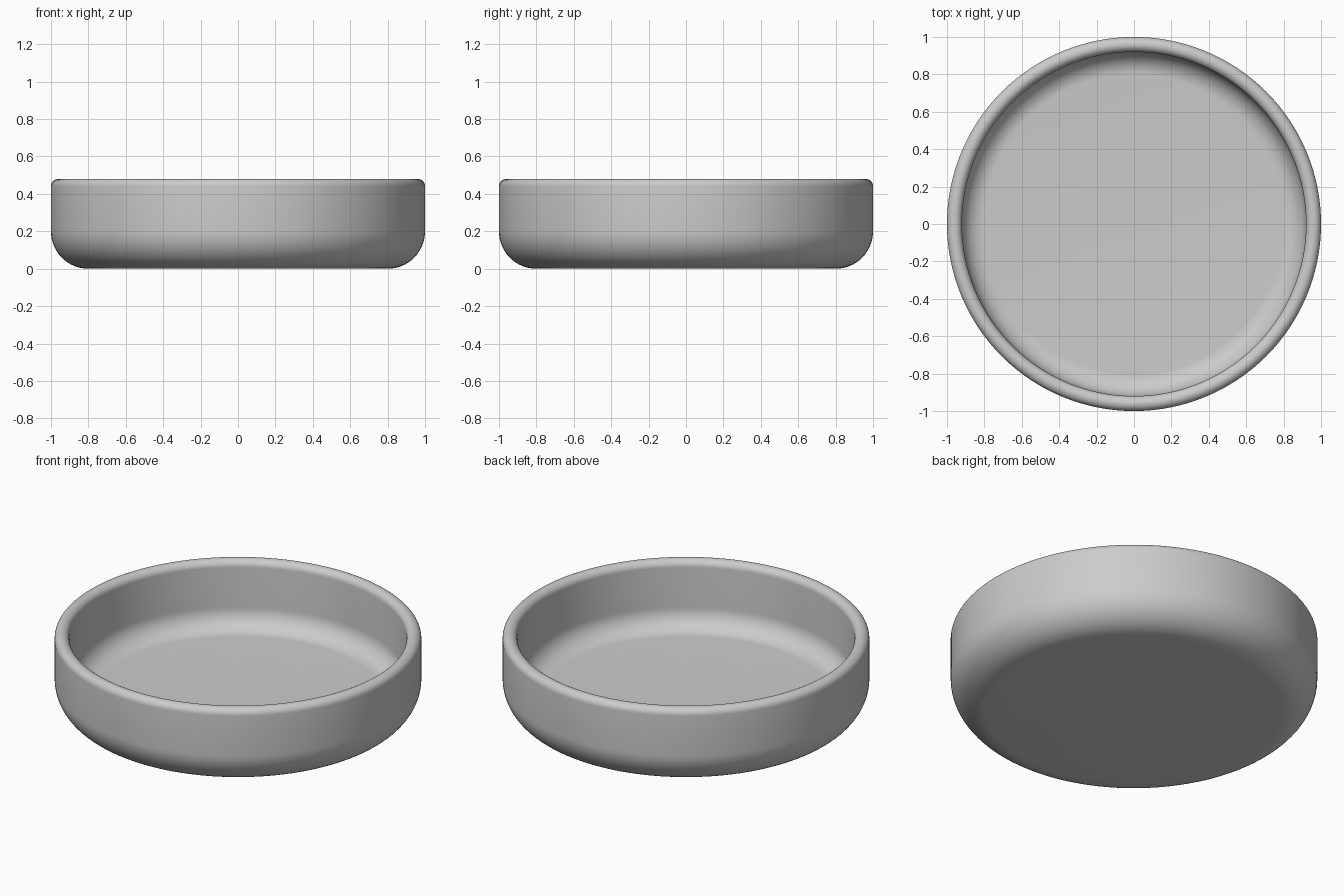
import bpy
import bmesh
from math import sin, cos, pi, radians

if "Cube" in bpy.data.objects:
    bpy.data.objects.remove(bpy.data.objects["Cube"], do_unlink=True)

RADIUS, HEIGHT, WALL = 1.0, 0.48, 0.08
FILLET = 0.2           # outer bottom rounding
LIP = WALL / 2         # fully rounded rim
SEGMENTS = 128


def arc(cx, cz, r, start, end, steps):
    """Profile points along an arc, angles in degrees."""
    angles = [radians(start + (end - start) * i / steps) for i in range(steps + 1)]
    return [(cx + r * cos(a), cz + r * sin(a)) for a in angles]


# Grey plastic
grey = bpy.data.materials.new("grey")
grey.use_nodes = True
colour = (0.6, 0.6, 0.6, 1)
grey.diffuse_color = colour
grey.node_tree.nodes["Principled BSDF"].inputs["Base Color"].default_value = colour

# Dish section: base, outer fillet, rim, inner fillet, floor
corner = RADIUS - FILLET
profile = [(0, 0)]
profile += arc(corner, FILLET, FILLET, -90, 0, 16)
profile += arc(RADIUS - LIP, HEIGHT - LIP, LIP, 0, 180, 16)
profile += arc(corner, FILLET, FILLET - WALL, 0, -90, 12)
profile += [(0, WALL)]

# Revolve the section around the z axis
bm = bmesh.new()
verts = [bm.verts.new((x, 0, z)) for x, z in profile]
edges = [bm.edges.new(pair) for pair in zip(verts, verts[1:])]
bmesh.ops.spin(bm, geom=verts + edges, cent=(0, 0, 0), axis=(0, 0, 1),
               angle=2 * pi, steps=SEGMENTS, use_merge=True)
bmesh.ops.remove_doubles(bm, verts=bm.verts, dist=0.0001)
bmesh.ops.recalc_face_normals(bm, faces=bm.faces)

mesh = bpy.data.meshes.new("round_dish")
bm.to_mesh(mesh)
bm.free()
mesh.materials.append(grey)
dish = bpy.data.objects.new("round_dish", mesh)
bpy.context.collection.objects.link(dish)

# Smooth shading
bpy.context.view_layer.objects.active = dish
dish.select_set(True)
bpy.ops.object.shade_smooth_by_angle(angle=radians(30))
